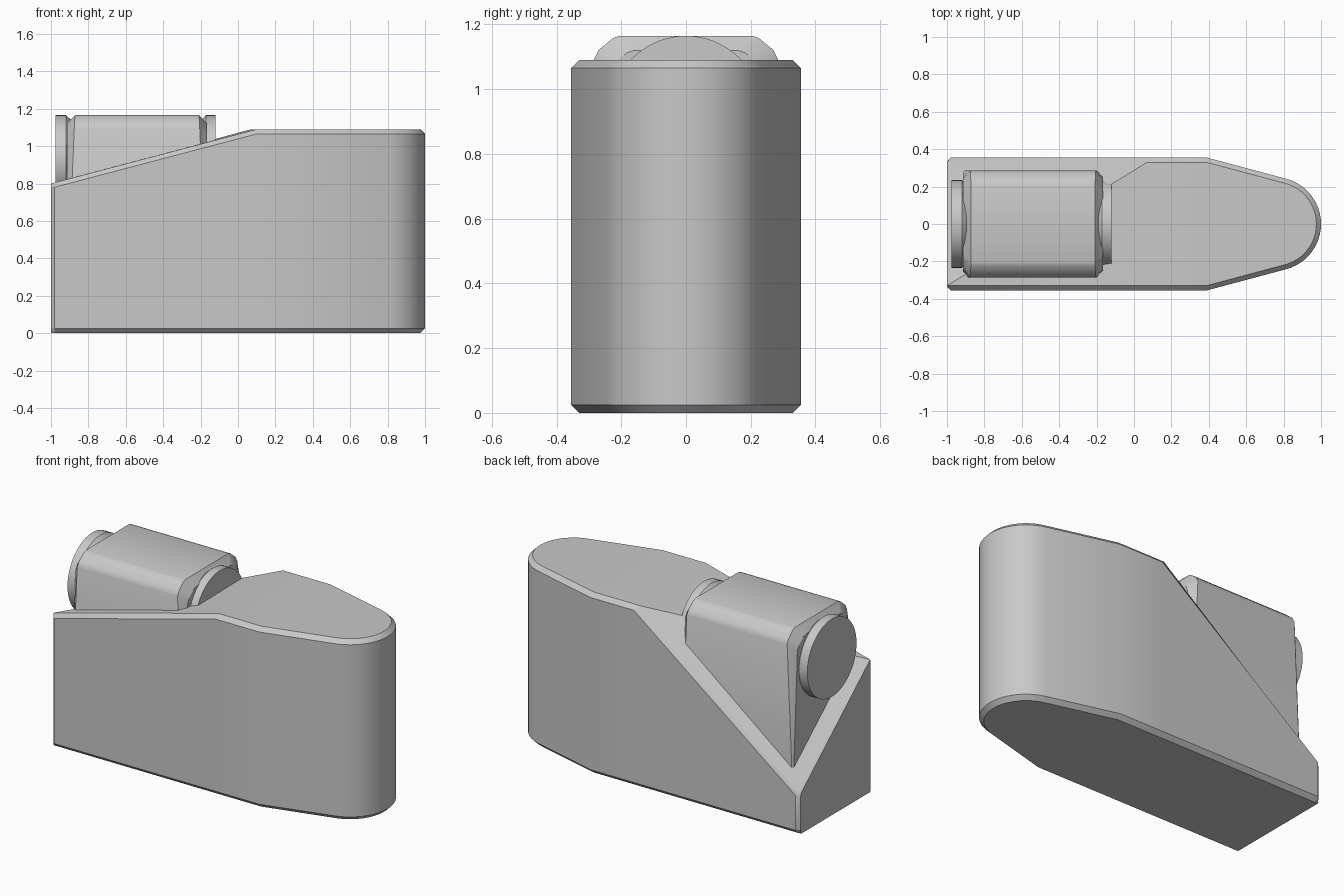
import bpy, bmesh, math

if "Cube" in bpy.data.objects:
    bpy.data.objects.remove(bpy.data.objects["Cube"])

grey = bpy.data.materials.new("plain grey")
grey.diffuse_color = (0.58, 0.58, 0.58, 1)
grey.use_nodes = True
grey.node_tree.nodes["Principled BSDF"].inputs["Base Color"].default_value = grey.diffuse_color


def finish(name, bm, angle=30):
    bmesh.ops.recalc_face_normals(bm, faces=bm.faces)
    me = bpy.data.meshes.new(name)
    bm.to_mesh(me)
    bm.free()
    ob = bpy.data.objects.new(name, me)
    bpy.context.collection.objects.link(ob)
    me.materials.append(grey)
    bpy.ops.object.select_all(action='DESELECT')
    ob.select_set(True)
    bpy.context.view_layer.objects.active = ob
    bpy.ops.object.shade_smooth_by_angle(angle=math.radians(angle))
    return ob


def skin(bm, rings):
    for a, b in zip(rings, rings[1:]):
        n = len(a)
        for i in range(n):
            j = (i + 1) % n
            bm.faces.new((a[i], a[j], b[j], b[i]))


# Body: round-nosed outline, inset by d for the chamfers
ARC = 24
TAPER = math.radians(14.3)


def outline(d, back_x=0.1):
    w, r = 0.355 - d, 0.25 - d
    shoulder = 0.39 - 0.13 * d
    corner = min(0.335, w)
    pts = [(-1, -corner), (-0.98, -w), (0.1, -w), (shoulder, -w)]
    a = math.pi / 2 - TAPER
    for i in range(ARC + 1):
        t = -a + 2 * a * i / ARC
        pts.append((0.75 + r * math.cos(t), r * math.sin(t)))
    return pts + [(shoulder, w), (back_x, w), (-0.98, w), (-1, corner)]


def top_z(x, y, back_x=0.1):
    # the top slopes gently at the front edge and steeply at the back edge
    low, start = (0.80, 0.1) if y < 0 else (0.245, back_x)
    return low + (1.09 - low) * min(1, (x + 1) / (1 + start))


C = 0.025
bm = bmesh.new()
rings = [
    [bm.verts.new((x, y, 0)) for x, y in outline(C)],
    [bm.verts.new((x, y, C)) for x, y in outline(0)],
    [bm.verts.new((x, y, top_z(x, y) - C)) for x, y in outline(0)],
    [bm.verts.new((x, y, top_z(x, y, 0.07))) for x, y in outline(C, 0.07)],
]
skin(bm, rings)
bm.faces.new(rings[0])
top = rings[3]
n = len(top)
bm.faces.new(top[2:n - 2])                          # level deck
bm.faces.new((top[0], top[1], top[2], top[n - 3]))  # front slope
bm.faces.new((top[0], top[n - 3], top[n - 2], top[n - 1]))  # back slope
finish("body", bm, 25)

# Block: rounded shoulders, end chamfers that fade out towards the bottom
half = [(0.285, 0.2), (0.285, 1.09), (0.27, 1.121), (0.225, 1.158), (0.205, 1.165)]
profile = half + [(-y, z) for y, z in reversed(half)]
MID, LONG = -0.54, 0.375


def block_ring(bm, side, end):
    ring = []
    for y, z in profile:
        t = max(0, (z - 0.3) / 0.865)
        if end:
            ring.append(bm.verts.new((MID + side * LONG,
                                      y - math.copysign(0.045 * t, y), z - 0.045 * t)))
        else:
            ring.append(bm.verts.new((MID + side * (LONG - 0.002 - 0.041 * t), y, z)))
    return ring


bm = bmesh.new()
rings = [block_ring(bm, -1, True), block_ring(bm, -1, False),
         block_ring(bm, 1, False), block_ring(bm, 1, True)]
skin(bm, rings)
bm.faces.new(rings[0])
bm.faces.new(rings[-1])
finish("block", bm, 30)


# End discs: short cylinder with a cone neck running into the block
def disc(name, stations):
    bm = bmesh.new()
    rings = []
    for x, r in stations:
        rings.append([bm.verts.new((x, r * math.sin(k * math.tau / 48),
                                    0.93 + r * math.cos(k * math.tau / 48)))
                      for k in range(48)])
    skin(bm, rings)
    bm.faces.new(rings[0])
    bm.faces.new(rings[-1])
    finish(name, bm, 30)


disc("left_disc", [(-0.975, 0.235), (-0.92, 0.235), (-0.87, 0.19)])
disc("right_disc", [(-0.12, 0.235), (-0.17, 0.235), (-0.21, 0.2)])
